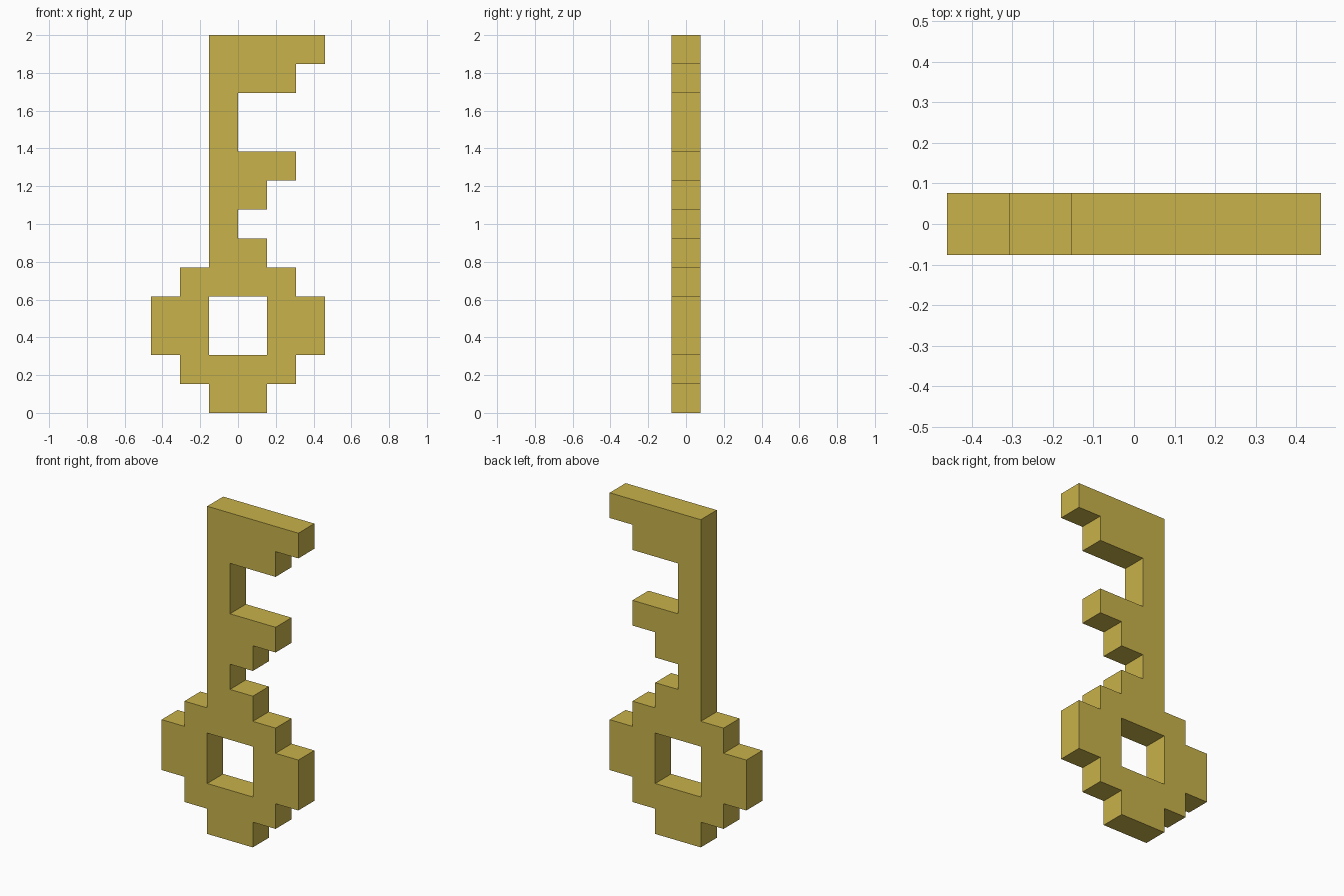
import bpy, bmesh, math

if "Cube" in bpy.data.objects:
    bpy.data.objects.remove(bpy.data.objects["Cube"])

U = 2 / 13  # one pixel block; the key is 13 blocks tall

# Filled spans per row, bottom to top: (x start, x end) in blocks
BOW = [[(-1, 1)], [(-2, 2)], [(-3, -1), (1, 3)], [(-3, -1), (1, 3)], [(-2, 2)]]
BLADE = [[(-1, e)] for e in (1, 0, 1, 2, 0, 0, 2, 3)]

gold = bpy.data.materials.new("key gold")
gold.diffuse_color = (0.578, 0.445, 0.07, 1)
gold.use_nodes = True
gold.node_tree.nodes["Principled BSDF"].inputs["Base Color"].default_value = gold.diffuse_color

bm = bmesh.new()

# Front silhouette, one quad per block
for row, spans in enumerate(BOW + BLADE):
    for start, end in spans:
        for col in range(start, end):
            corners = [(col, row), (col + 1, row), (col + 1, row + 1), (col, row + 1)]
            bm.faces.new([bm.verts.new((x * U, -U / 2, z * U)) for x, z in corners])
bmesh.ops.remove_doubles(bm, verts=bm.verts[:], dist=1e-4)

# Thicken to one block deep, keeping the front faces
new = bmesh.ops.extrude_face_region(bm, geom=bm.faces[:], use_keep_orig=True)["geom"]
bmesh.ops.translate(bm, vec=(0, U, 0),
                    verts=[g for g in new if isinstance(g, bmesh.types.BMVert)])
bmesh.ops.recalc_face_normals(bm, faces=bm.faces[:])

# Merge coplanar blocks into clean flat faces
bmesh.ops.dissolve_limit(bm, angle_limit=math.radians(1),
                         verts=bm.verts[:], edges=bm.edges[:])

mesh = bpy.data.meshes.new("key")
bm.to_mesh(mesh)
bm.free()
mesh.materials.append(gold)
key = bpy.data.objects.new("key", mesh)
bpy.context.collection.objects.link(key)
